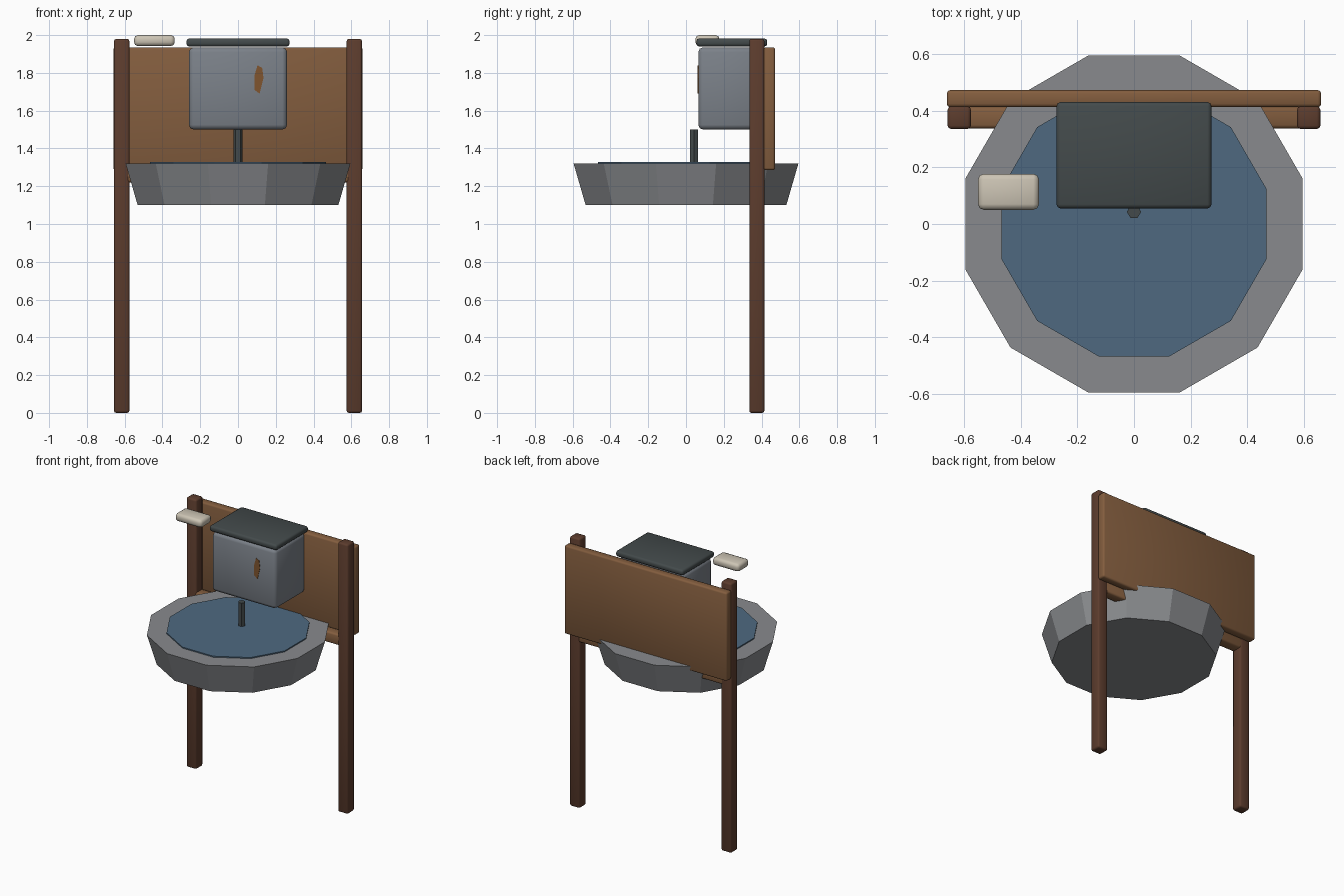
import bpy, bmesh, math

if "Cube" in bpy.data.objects:
    bpy.data.objects.remove(bpy.data.objects["Cube"])


def srgb(h):
    out = []
    for i in (0, 2, 4):
        c = int(h[i:i + 2], 16) / 255
        out.append(c / 12.92 if c <= 0.04045 else ((c + 0.055) / 1.055) ** 2.4)
    return (*out, 1.0)


def material(name, h):
    m = bpy.data.materials.new(name)
    m.diffuse_color = srgb(h)
    m.use_nodes = True
    m.node_tree.nodes["Principled BSDF"].inputs["Base Color"].default_value = m.diffuse_color
    return m


DARK_WOOD = material("dark wood", "5C3C2D")
WOOD = material("wood", "835D3E")
ZINC = material("galvanised metal", "7B8189")
STONE = material("basin grey", "888A8D")
WATER = material("water blue", "4E6980")
IRON = material("dark iron", "434A4B")
SOAP = material("soap cream", "CCC4B4")
RUST = material("rust", "80552F")


def finish(name, bm, mat, smooth=False):
    bmesh.ops.recalc_face_normals(bm, faces=bm.faces)
    me = bpy.data.meshes.new(name)
    bm.to_mesh(me)
    bm.free()
    me.materials.append(mat)
    for p in me.polygons:
        p.use_smooth = smooth
    ob = bpy.data.objects.new(name, me)
    bpy.context.collection.objects.link(ob)
    return ob


def box(name, x, y, z, mat, bevel=0.012, segments=2):
    """Bevelled box from (min, max) ranges."""
    bm = bmesh.new()
    bmesh.ops.create_cube(bm, size=1)
    for v in bm.verts:
        v.co = [r[0] if c < 0 else r[1] for c, r in zip(v.co, (x, y, z))]
    bmesh.ops.bevel(bm, geom=bm.edges[:], offset=bevel, segments=segments,
                    profile=0.5, affect='EDGES')
    return finish(name, bm, mat, True)


def prism(name, n, r0, r1, z0, z1, mat, centre=(0, 0), turn=0.0):
    """n-sided frustum with capped ends."""
    bm = bmesh.new()
    rings = []
    for r, z in ((r0, z0), (r1, z1)):
        rings.append([bm.verts.new((centre[0] + r * math.cos(turn + math.tau * i / n),
                                    centre[1] + r * math.sin(turn + math.tau * i / n), z))
                      for i in range(n)])
    lo, hi = rings
    bm.faces.new(lo)
    bm.faces.new(hi)
    for i in range(n):
        j = (i + 1) % n
        bm.faces.new((lo[i], lo[j], hi[j], hi[i]))
    return finish(name, bm, mat)


# Frame: two posts, a rail between them and the back board
for side, s in (("left", -1), ("right", 1)):
    xs = sorted((s * 0.575, s * 0.657))
    box(side + "_post", xs, (0.335, 0.415), (0, 1.98), DARK_WOOD)
box("cross_rail", (-0.6, 0.6), (0.337, 0.413), (1.22, 1.30), WOOD)
box("back_board", (-0.66, 0.66), (0.412, 0.472), (1.285, 1.935), WOOD)

# Basin and water
prism("basin", 12, 0.55, 0.616, 1.10, 1.32, STONE, turn=math.radians(15))
prism("water", 12, 0.483, 0.483, 1.31, 1.328, WATER, turn=math.radians(15))

# Water tank, lid, spout and soap
box("tank", (-0.26, 0.26), (0.065, 0.415), (1.50, 1.935), ZINC, 0.025)
box("tank_lid", (-0.273, 0.273), (0.055, 0.43), (1.94, 1.982), IRON, 0.014)
prism("spout", 6, 0.025, 0.025, 1.32, 1.50, IRON, centre=(0, 0.043))
box("soap", (-0.55, -0.335), (0.05, 0.177), (1.942, 2.0), SOAP, 0.02)

# Rust patch on the tank front
bm = bmesh.new()
outline = [(0.103, 1.84), (0.128, 1.827), (0.135, 1.774),
           (0.114, 1.69), (0.087, 1.71), (0.087, 1.785)]
face = bm.faces.new([bm.verts.new((x, 0.067, z)) for x, z in outline])
ext = bmesh.ops.extrude_face_region(bm, geom=[face])
for g in ext["geom"]:
    if isinstance(g, bmesh.types.BMVert):
        g.co.y = 0.062
finish("rust_patch", bm, RUST)
